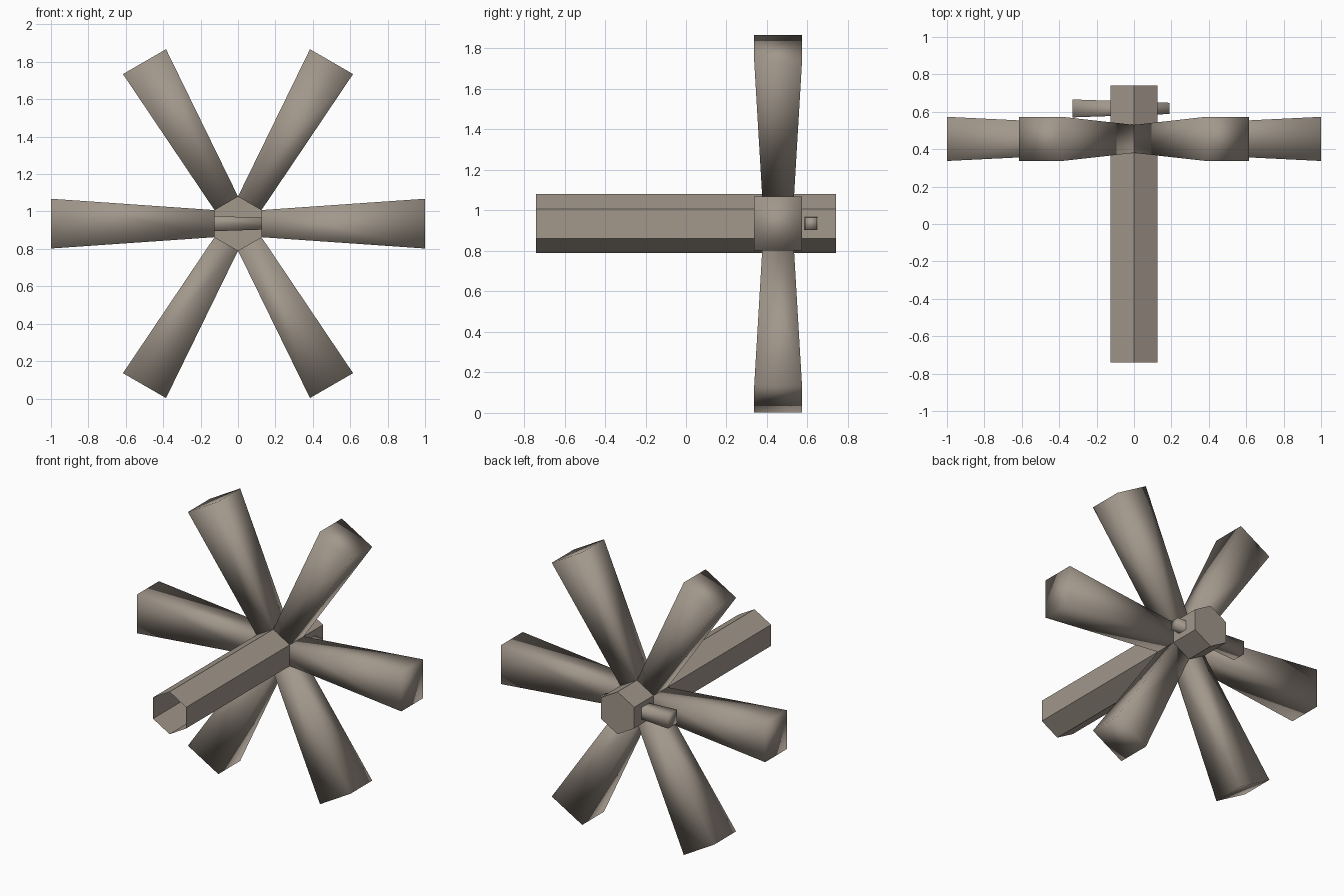
import bpy, bmesh, math
from mathutils import Matrix

cube = bpy.data.objects.get("Cube")
if cube:
    bpy.data.objects.remove(cube, do_unlink=True)

CENTRE = Matrix.Translation((0, 0, 0.935))

paint = bpy.data.materials.new("warm_grey")
paint.use_nodes = True
colour = (0.36, 0.31, 0.26, 1)
paint.diffuse_color = colour
paint.node_tree.nodes["Principled BSDF"].inputs["Base Color"].default_value = colour


def finish(bm, name, matrix, smooth):
    mesh = bpy.data.meshes.new(name)
    for face in bm.faces:
        face.smooth = smooth
    bm.to_mesh(mesh)
    bm.free()
    mesh.materials.append(paint)
    obj = bpy.data.objects.new(name, mesh)
    obj.matrix_world = matrix
    bpy.context.collection.objects.link(obj)


def taper(name, start, end, matrix):
    """Smooth square bar along x; start and end are (x, half depth, half height)."""
    bm = bmesh.new()
    bmesh.ops.create_cube(bm, size=2)
    for v in bm.verts:
        x, depth, height = end if v.co.x > 0 else start
        v.co = (x, v.co.y * depth, v.co.z * height)
    finish(bm, name, matrix, True)


# Hexagonal tube, open at the front and closed at the back
bm = bmesh.new()
bmesh.ops.create_cone(bm, cap_ends=True, segments=6, radius1=0.145, radius2=0.145,
                      depth=1.48, matrix=Matrix.Rotation(math.pi / 2, 4, 'X'))
front = min(bm.faces, key=lambda f: f.calc_center_median().y)
bmesh.ops.delete(bm, geom=[front], context='FACES_ONLY')
finish(bm, "hub_tube", CENTRE, False)

# Six flared spokes, one on each side of the tube
for i in range(6):
    turn = Matrix.Rotation(i * math.pi / 3, 4, 'Y')
    taper(f"spoke_{i + 1}", (0.125, 0.075, 0.0725), (1, 0.118, 0.133),
          CENTRE @ Matrix.Translation((0, 0.455, 0)) @ turn)

# Tapered cross pin through the back of the tube
taper("cross_pin", (-0.33, 0.048, 0.047), (0.19, 0.03, 0.03),
      CENTRE @ Matrix.Translation((0, 0.618, 0)))
